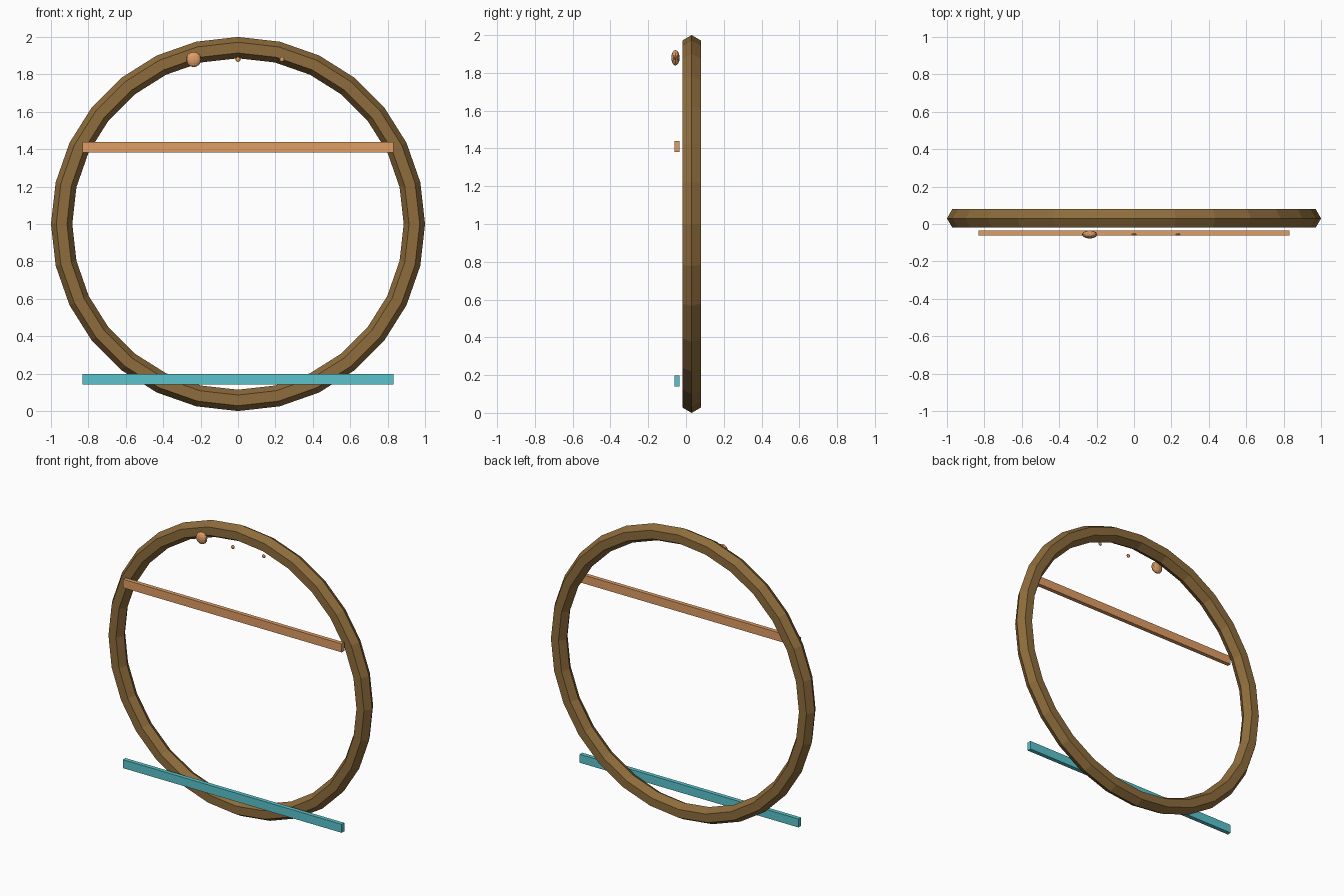
import bpy
from math import radians

if "Cube" in bpy.data.objects:
    bpy.data.objects.remove(bpy.data.objects["Cube"])


def material(name, rgb):
    m = bpy.data.materials.new(name)
    m.diffuse_color = (*rgb, 1)
    m.use_nodes = True
    m.node_tree.nodes["Principled BSDF"].inputs["Base Color"].default_value = m.diffuse_color
    return m


def finish(name, mat, scale=None):
    ob = bpy.context.object
    ob.name = name
    if scale:
        ob.scale = scale
    ob.data.materials.append(mat)
    return ob


wood = material("wood", (0.27, 0.15, 0.045))
copper = material("copper", (0.74, 0.34, 0.13))
teal = material("teal", (0.10, 0.55, 0.60))

# Upright hoop with a hexagonal section
bpy.ops.mesh.primitive_torus_add(
    major_segments=28, minor_segments=6, major_radius=0.943, minor_radius=0.057,
    location=(0, 0.03, 1), rotation=(radians(90), 0, 0))
finish("hoop", wood)

# Horizontal bars just in front of the hoop
for name, z, mat in (("upper_bar", 1.41, copper), ("lower_bar", 0.17, teal)):
    bpy.ops.mesh.primitive_cube_add(size=1, location=(0, -0.048, z))
    finish(name, mat, (1.664, 0.028, 0.058))

# Flattened beads along the top: one large, two small
for name, x, r, depth in (("large_bead", -0.237, 0.041, 0.022),
                          ("middle_bead", 0, 0.013, 0.007),
                          ("right_bead", 0.235, 0.013, 0.007)):
    bpy.ops.mesh.primitive_uv_sphere_add(
        segments=12, ring_count=8, radius=1, location=(x, -0.056, 1.88))
    finish(name, copper, (r, depth, r))
